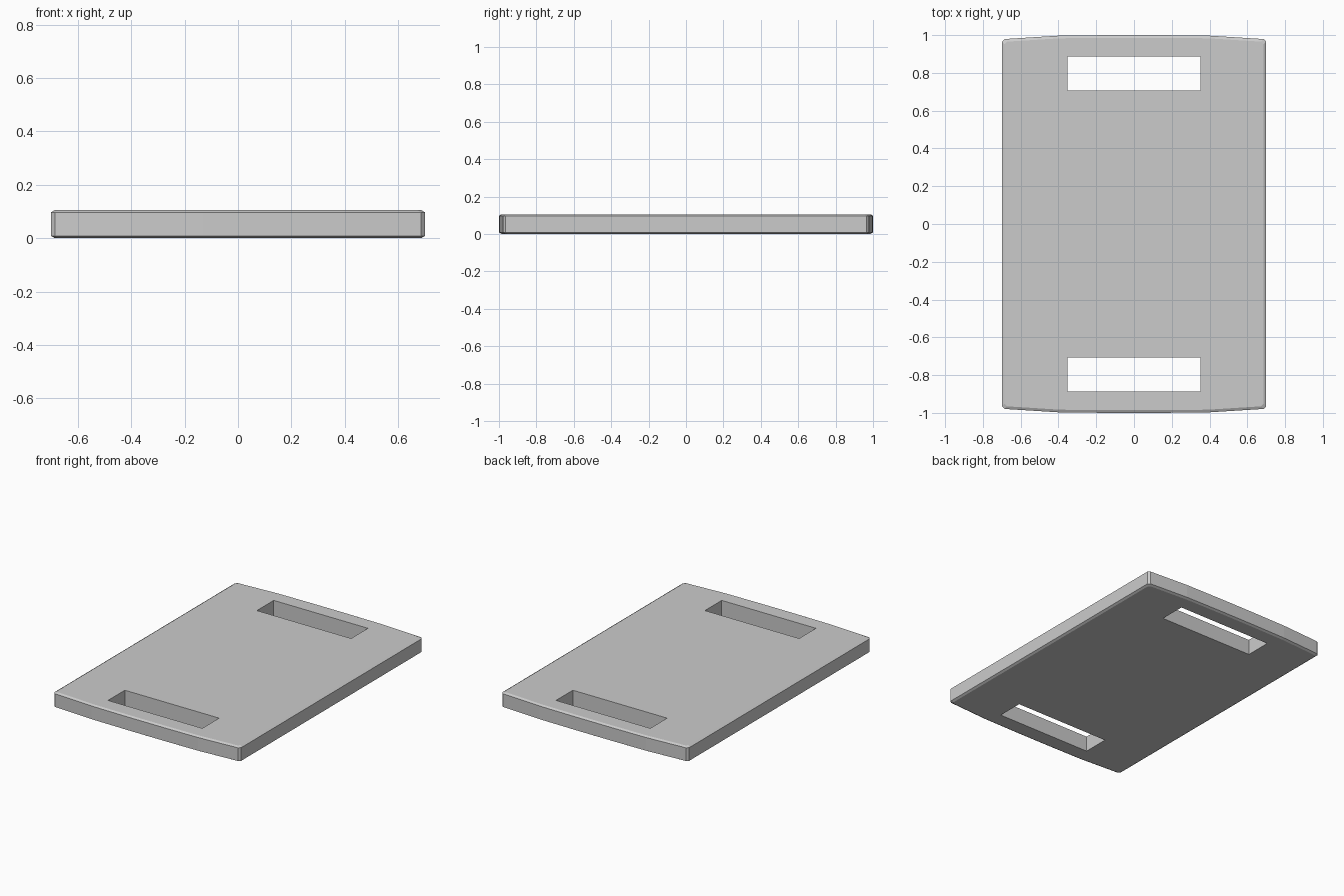
import bpy, bmesh

if "Cube" in bpy.data.objects:
    bpy.data.objects.remove(bpy.data.objects["Cube"])

W, H = 0.70, 0.105          # half width, thickness
BX, BZ = 0.014, 0.008       # edge chamfer

# Quarter outline of the board: clipped corner and gently bowed end
quarter = [(W, 0.965), (W - 0.014, 0.979), (0.40, 0.997), (0.13, 1.0)]
outline = (quarter
           + [(-x, y) for x, y in reversed(quarter)]
           + [(-x, -y) for x, y in quarter]
           + [(x, -y) for x, y in reversed(quarter)])


def add_object(name, bm):
    bmesh.ops.recalc_face_normals(bm, faces=bm.faces)
    mesh = bpy.data.meshes.new(name)
    bm.to_mesh(mesh)
    bm.free()
    ob = bpy.data.objects.new(name, mesh)
    bpy.context.collection.objects.link(ob)
    return ob


# Board: stacked rings give chamfered top and bottom rims
bm = bmesh.new()
rings = []
for z, inset in [(0, BX), (BZ, 0), (H - BZ, 0), (H, BX)]:
    sx, sy = 1 - inset / W, 1 - inset
    rings.append([bm.verts.new((x * sx, y * sy, z)) for x, y in outline])
n = len(outline)
for a, b in zip(rings, rings[1:]):
    for i in range(n):
        j = (i + 1) % n
        bm.faces.new((a[i], a[j], b[j], b[i]))
bm.faces.new(rings[0])
bm.faces.new(rings[-1])
board = add_object("board", bm)

# Handle slots: one cutter holding a box at each end
bm = bmesh.new()
for side in (-1, 1):
    box = bmesh.ops.create_cube(bm, size=1)["verts"]
    bmesh.ops.scale(bm, vec=(0.706, 0.18, 0.5), verts=box)
    bmesh.ops.translate(bm, vec=(0, side * 0.796, H / 2), verts=box)
cutter = add_object("slot_cutter", bm)
cutter.hide_render = True
cutter.display_type = 'WIRE'

cut = board.modifiers.new("handle_slots", 'BOOLEAN')
cut.operation = 'DIFFERENCE'
cut.solver = 'EXACT'
cut.object = cutter
